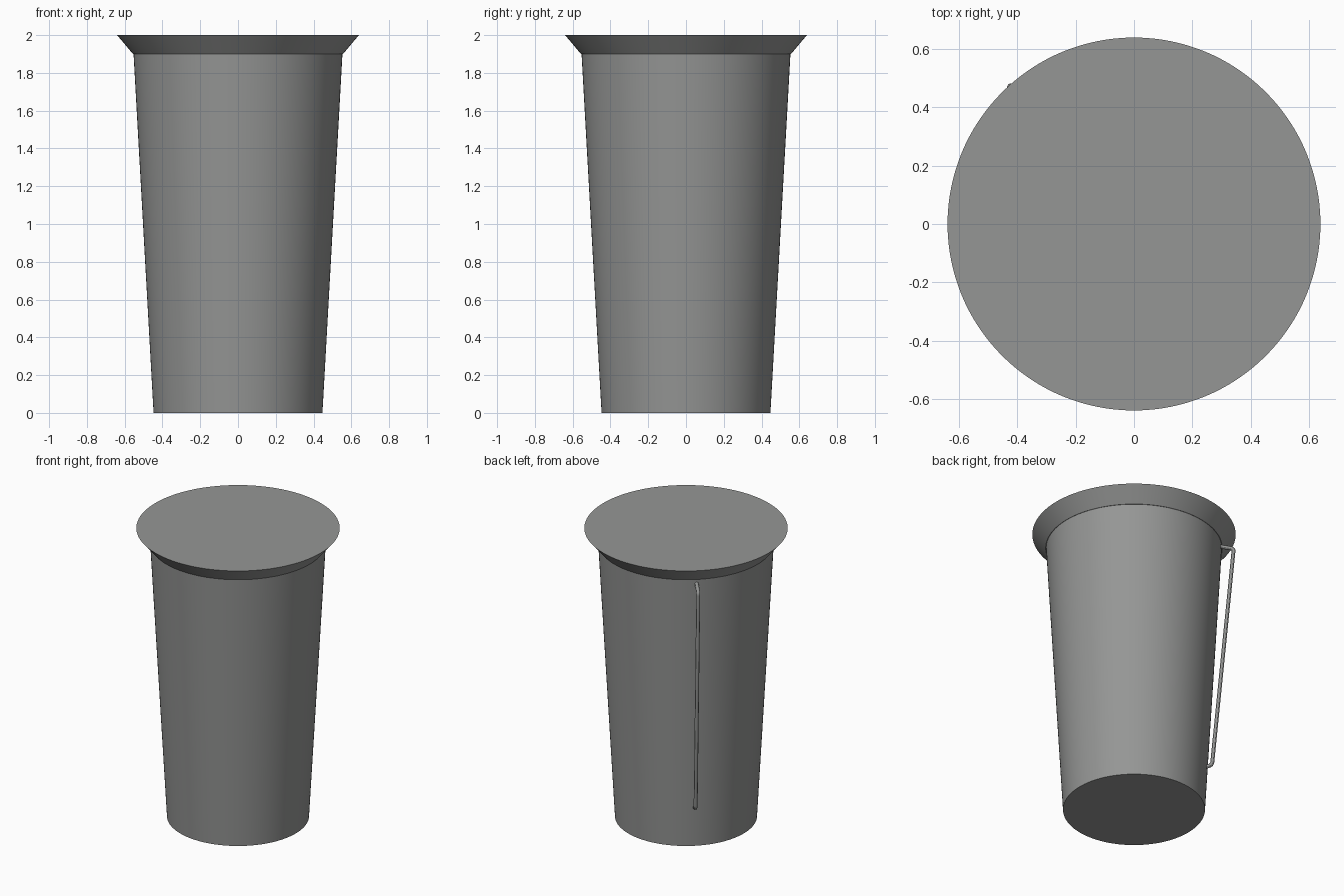
import bpy, math
from mathutils import Vector

if "Cube" in bpy.data.objects:
    bpy.data.objects.remove(bpy.data.objects["Cube"])

grey = bpy.data.materials.new("warm_grey")
grey.diffuse_color = (0.30, 0.305, 0.30, 1)
grey.use_nodes = True
grey.node_tree.nodes["Principled BSDF"].inputs["Base Color"].default_value = grey.diffuse_color


def finish(obj, name):
    """Name, colour and smooth a part."""
    obj.name = name
    obj.data.name = name
    obj.data.materials.append(grey)
    bpy.ops.object.select_all(action='DESELECT')
    obj.select_set(True)
    bpy.context.view_layer.objects.active = obj
    bpy.ops.object.shade_smooth_by_angle(angle=math.radians(30))


def frustum(name, r_low, r_high, z_low, z_high):
    bpy.ops.mesh.primitive_cone_add(vertices=128, radius1=r_low, radius2=r_high,
                                    depth=z_high - z_low,
                                    location=(0, 0, (z_low + z_high) / 2))
    finish(bpy.context.object, name)


# Tapered body and the flared, closed rim on top of it
frustum("body", 0.447, 0.553, 0.0, 1.9)
frustum("rim", 0.556, 0.64, 1.9, 2.0)

# Thin rod handle: (radius from axis, height) path with rounded bends
out = Vector((math.cos(math.radians(132)), math.sin(math.radians(132)), 0))
corners = [(0.53, 1.873), (0.634, 1.845), (0.496, 0.285), (0.44, 0.268)]
pts = [out * r + Vector((0, 0, z)) for r, z in corners]
path = [pts[0]]
for a, b, c in zip(pts, pts[1:], pts[2:]):
    start = b + (a - b).normalized() * 0.02
    end = b + (c - b).normalized() * 0.02
    for i in range(5):
        t = i / 4
        path.append(start * (1 - t) ** 2 + b * 2 * t * (1 - t) + end * t ** 2)
path.append(pts[-1])

curve = bpy.data.curves.new("handle", 'CURVE')
curve.dimensions = '3D'
curve.bevel_depth = 0.0125
curve.bevel_resolution = 4
curve.use_fill_caps = True
spline = curve.splines.new('POLY')
spline.points.add(len(path) - 1)
for p, co in zip(spline.points, path):
    p.co = (*co, 1)
handle = bpy.data.objects.new("handle", curve)
bpy.context.collection.objects.link(handle)
bpy.ops.object.select_all(action='DESELECT')
handle.select_set(True)
bpy.context.view_layer.objects.active = handle
bpy.ops.object.convert(target='MESH')
finish(bpy.context.object, "handle")
